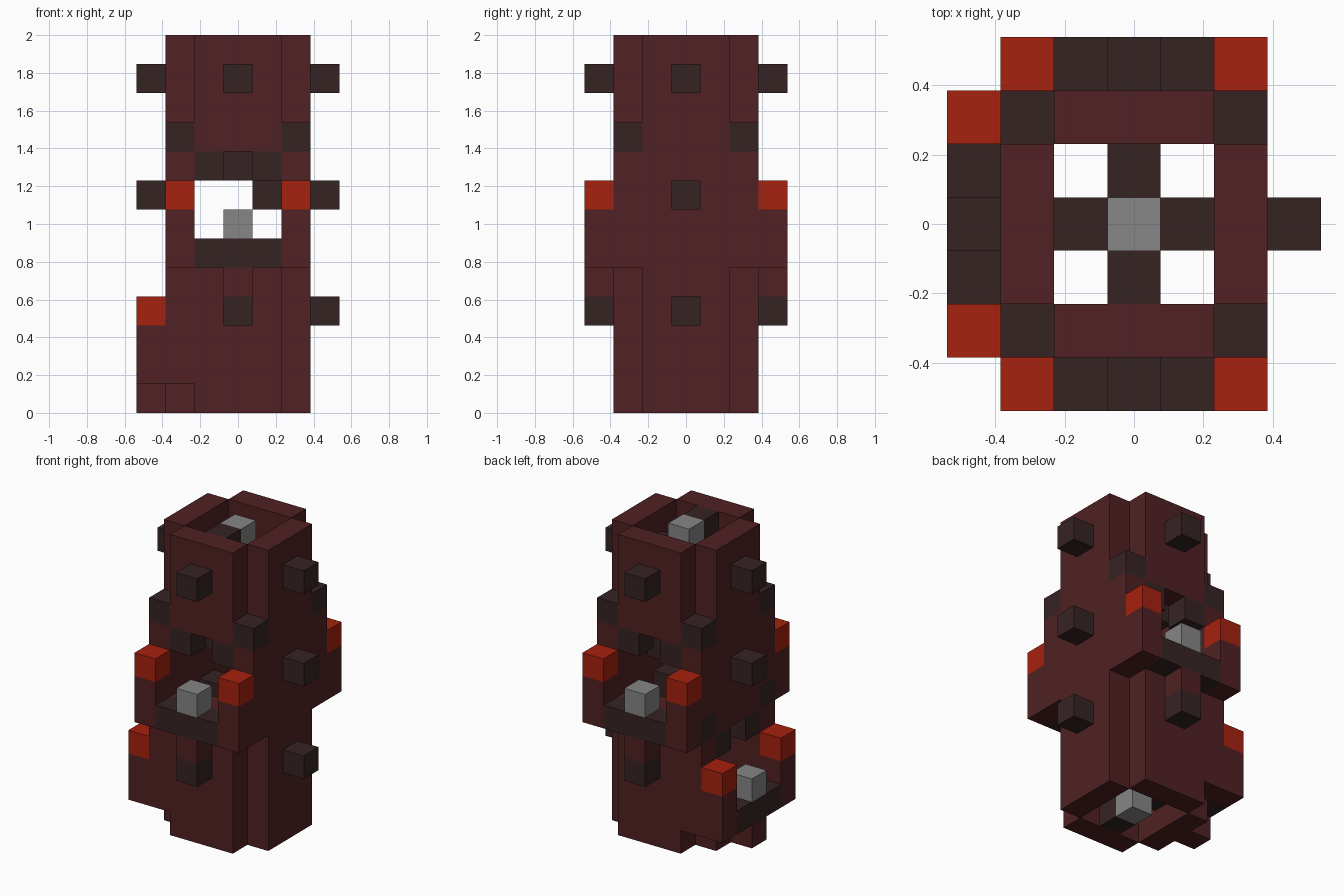
import bpy
import bmesh

default = bpy.data.objects.get("Cube")
if default:
    bpy.data.objects.remove(default, do_unlink=True)

UNIT = 2 / 13  # the tower is thirteen blocks tall


def make_material(name, color):
    mat = bpy.data.materials.new(name)
    mat.use_nodes = True
    mat.diffuse_color = (*color, 1)
    mat.node_tree.nodes["Principled BSDF"].inputs["Base Color"].default_value = (*color, 1)
    return mat


MAROON = make_material("maroon brick", (0.08, 0.0152, 0.0168))
DARK = make_material("dark brown", (0.037, 0.0168, 0.0176))
RED = make_material("bright red", (0.381, 0.0152, 0.0044))
GRAY = make_material("lamp gray", (0.238, 0.238, 0.238))

# Sides as quarter turns from the front
FRONT, RIGHT, BACK, LEFT = range(4)


def turn(x, y, side):
    for _ in range(side):
        x, y = -y, x
    return x, y


def blocks(name, mat, cells, side=FRONT):
    """Join boxes, each given as inclusive (first, last) block ranges or single indices."""
    bm = bmesh.new()
    for cell in cells:
        (x0, x1), (y0, y1), (z0, z1) = [c if isinstance(c, tuple) else (c, c) for c in cell]
        ax, ay = turn(x0 - 0.5, y0 - 0.5, side)
        bx, by = turn(x1 + 0.5, y1 + 0.5, side)
        lo = (min(ax, bx), min(ay, by), z0)
        hi = (max(ax, bx), max(ay, by), z1 + 1)
        for v in bmesh.ops.create_cube(bm, size=1)["verts"]:
            v.co = [UNIT * (h if c > 0 else l) for c, l, h in zip(v.co, lo, hi)]
    mesh = bpy.data.meshes.new(name)
    bm.to_mesh(mesh)
    bm.free()
    mesh.materials.append(mat)
    obj = bpy.data.objects.new(name, mesh)
    bpy.context.collection.objects.link(obj)
    return obj


def balcony_wall(label, side, floor):
    """Wall with an arched doorway and a balcony whose floor is at the given level."""
    wide = (-1, 1)
    blocks(label + "_wall", MAROON,
           [(wide, -2, (0, floor)), (wide, -2, (floor + 4, 12))], side)
    blocks(label + "_arch_corners", DARK, [(x, -2, floor + 3) for x in wide], side)
    blocks(label + "_balcony_floor", DARK, [(wide, -3, floor)], side)
    blocks(label + "_balcony_sides", MAROON,
           [(x, -3, (floor, floor + 1)) for x in (-2, 2)], side)
    blocks(label + "_balcony_caps", RED, [(x, -3, floor + 2) for x in (-2, 2)], side)
    blocks(label + "_balcony_lamp", GRAY, [(0, -3, floor + 1)], side)
    blocks(label + "_balcony_bracket", MAROON, [(0, -3, floor - 1)], side)


# Walls and balconies
balcony_wall("front", FRONT, 5)
balcony_wall("back", BACK, 5)
balcony_wall("side", LEFT, 1)
blocks("plain_wall", MAROON, [((-1, 1), -2, (0, 12))], RIGHT)

# Corner pillars with dark caps
for y, label in ((-2, "front"), (2, "back")):
    blocks(label + "_upper_pillars", MAROON, [(x, y, (6 if x < 0 else 5, 8)) for x in (-2, 2)])
    blocks(label + "_upper_pillar_caps", DARK, [(x, y, 9) for x in (-2, 2)])
    blocks(label + "_lower_pillar", MAROON, [(-2, y, (1, 4))])
    blocks(label + "_lower_pillar_cap", DARK, [(-2, y, 5)])

# Beam ends standing out of each wall
beam_levels = {FRONT: (3, 11), BACK: (3, 11), RIGHT: (3, 7, 11), LEFT: (7, 11)}
for side, levels in beam_levels.items():
    blocks("beam_ends", DARK, [(0, -3, z) for z in levels], side)

# Spiral stair inside, one step per level, with a lamp at each full turn
for level in range(13):
    blocks("stair_step", DARK, [(0, -1, level)], -level % 4)
blocks("stair_lamps", GRAY, [(0, 0, z) for z in (0, 4, 8, 12)])
